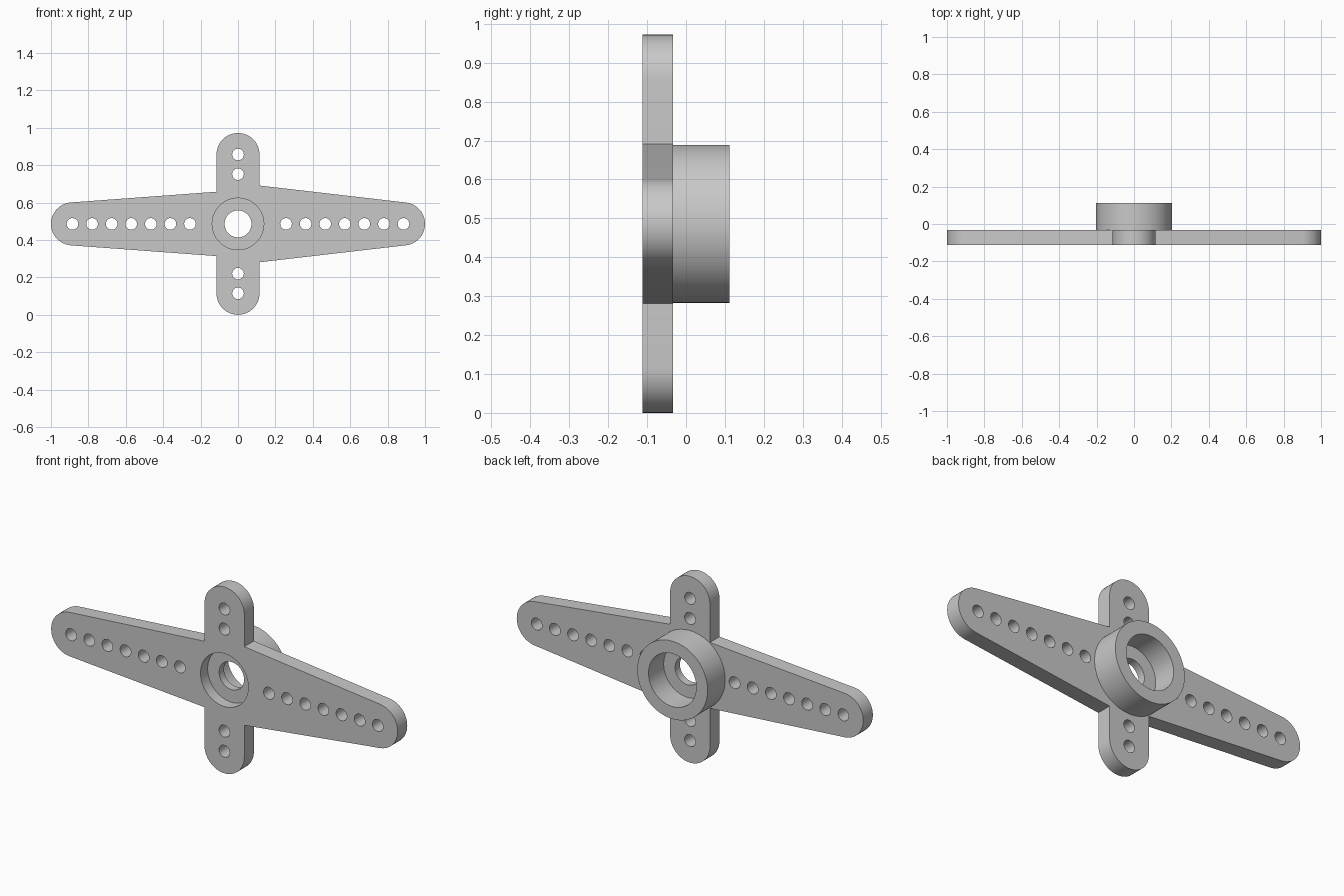
import bpy, bmesh
from math import radians, sin, cos
from mathutils import Matrix

if "Cube" in bpy.data.objects:
    bpy.data.objects.remove(bpy.data.objects["Cube"], do_unlink=True)

MID_Z = 0.486                      # height of the hub axis
FRONT, PLATE_BACK, HUB_BACK = -0.112, -0.033, 0.112
CAP = 0.115                        # radius of the rounded arm ends
LONG, SHORT = 0.885, 0.371         # centres of the rounded arm ends

grey = bpy.data.materials.new("grey plastic")
grey.use_nodes = True
colour = (0.58, 0.58, 0.58, 1)
grey.diffuse_color = colour
grey.node_tree.nodes["Principled BSDF"].inputs["Base Color"].default_value = colour


def make_object(name, bm):
    bmesh.ops.recalc_face_normals(bm, faces=bm.faces)
    mesh = bpy.data.meshes.new(name)
    bm.to_mesh(mesh)
    bm.free()
    mesh.materials.append(grey)
    obj = bpy.data.objects.new(name, mesh)
    bpy.context.collection.objects.link(obj)
    return obj


def add_cylinder(bm, x, z, radius, y0, y1, segments):
    place = Matrix.Translation((x, (y0 + y1) / 2, MID_Z + z)) @ Matrix.Rotation(radians(90), 4, 'X')
    bmesh.ops.create_cone(bm, cap_ends=True, segments=segments, radius1=radius,
                          radius2=radius, depth=y1 - y0, matrix=place)


def arc(x, z, start, end, steps=24):
    angles = [radians(start + (end - start) * i / steps) for i in range(steps + 1)]
    return [(x + CAP * cos(a), z + CAP * sin(a)) for a in angles]


def combine(target, tool, operation):
    mod = target.modifiers.new(operation.title(), 'BOOLEAN')
    mod.operation, mod.solver, mod.object = operation, 'EXACT', tool
    bpy.context.view_layer.objects.active = target
    bpy.ops.object.modifier_apply(modifier=mod.name)
    bpy.data.objects.remove(tool, do_unlink=True)


# Cross-shaped plate: tapered long arms and straight short arms
outline = (arc(LONG, 0, -83.3, 83.3) + [(CAP, 0.205)]
           + arc(0, SHORT, 0, 180) + [(-CAP, 0.172)]
           + arc(-LONG, 0, 94.2, 265.8) + [(-CAP, -0.172)]
           + arc(0, -SHORT, 180, 360) + [(CAP, -0.205)])
bm = bmesh.new()
face = bm.faces.new([bm.verts.new((x, FRONT, MID_Z + z)) for x, z in outline])
extruded = bmesh.ops.extrude_face_region(bm, geom=[face])["geom"]
bmesh.ops.translate(bm, vec=(0, PLATE_BACK - FRONT, 0),
                    verts=[v for v in extruded if isinstance(v, bmesh.types.BMVert)])
horn = make_object("servo_horn", bm)

# Round hub on the back
bm = bmesh.new()
add_cylinder(bm, 0, 0, 0.203, -0.07, HUB_BACK, 96)
combine(horn, make_object("hub", bm), 'UNION')

# Shaft hole and the rows of small arm holes
bm = bmesh.new()
add_cylinder(bm, 0, 0, 0.072, -0.3, 0.3, 64)
for side in (-1, 1):
    for i in range(7):
        add_cylinder(bm, side * (LONG - 0.1047 * i), 0, 0.031, -0.3, 0.3, 32)
    for i in range(2):
        add_cylinder(bm, 0, side * (SHORT - 0.105 * i), 0.031, -0.3, 0.3, 32)
combine(horn, make_object("hole_cutter", bm), 'DIFFERENCE')

# Wide recesses in front and back, leaving a thin web between them
bm = bmesh.new()
add_cylinder(bm, 0, 0, 0.138, -0.3, -0.053, 64)
add_cylinder(bm, 0, 0, 0.138, -0.013, 0.3, 64)
combine(horn, make_object("recess_cutter", bm), 'DIFFERENCE')

horn.select_set(True)
bpy.context.view_layer.objects.active = horn
bpy.ops.object.shade_smooth_by_angle(angle=radians(30))
